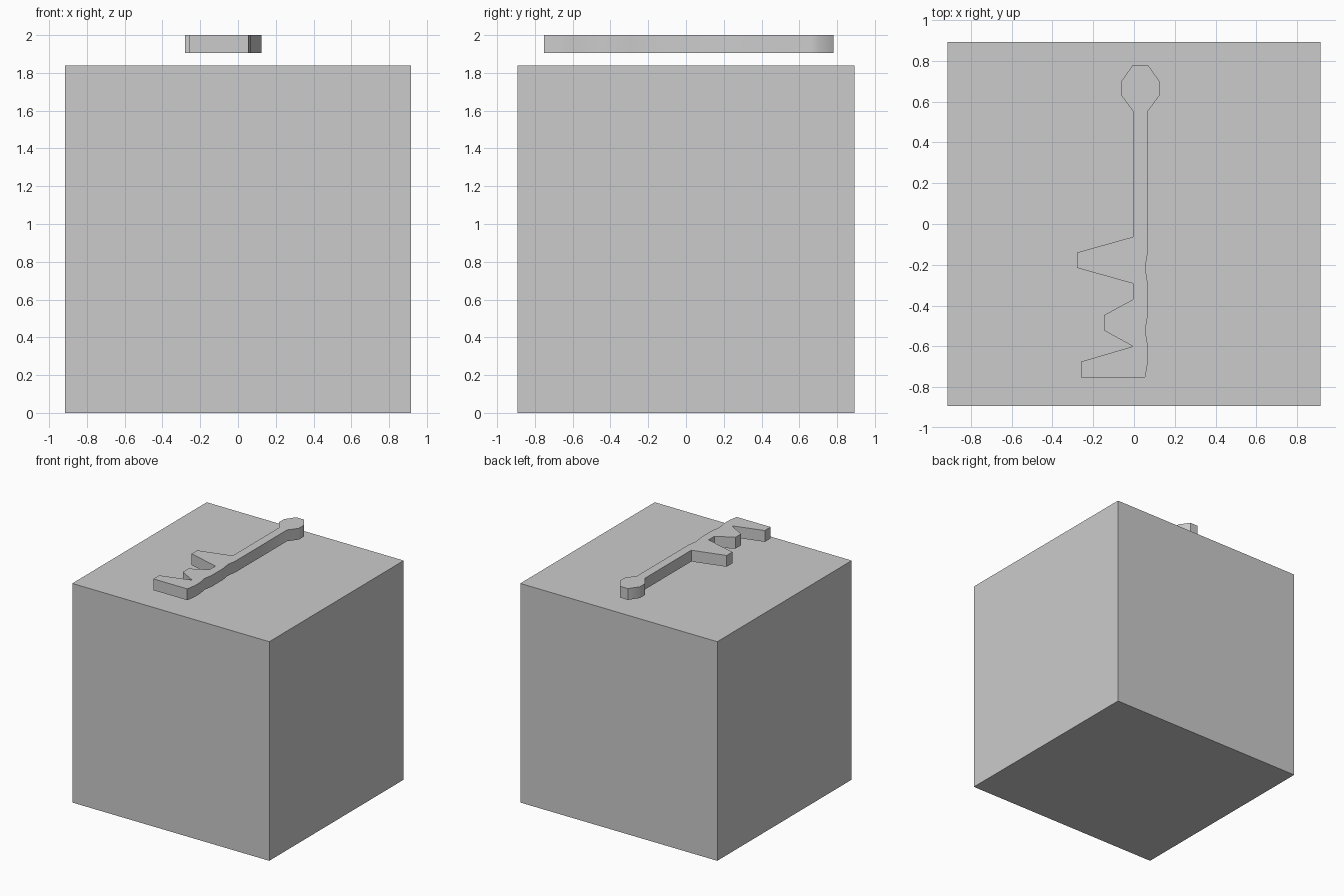
import bpy, bmesh

if "Cube" in bpy.data.objects:
    bpy.data.objects.remove(bpy.data.objects["Cube"])

def extruded(name, outline, z0, z1):
    """Solid prism made from a counter-clockwise or clockwise outline."""
    bm = bmesh.new()
    face = bm.faces.new([bm.verts.new((x, y, z0)) for x, y in outline])
    new = bmesh.ops.extrude_face_region(bm, geom=[face], use_keep_orig=True)["geom"]
    top = [v for v in new if isinstance(v, bmesh.types.BMVert)]
    bmesh.ops.translate(bm, verts=top, vec=(0, 0, z1 - z0))
    bmesh.ops.recalc_face_normals(bm, faces=bm.faces)
    mesh = bpy.data.meshes.new(name)
    bm.to_mesh(mesh)
    bm.free()
    obj = bpy.data.objects.new(name, mesh)
    bpy.context.collection.objects.link(obj)
    return obj

# Large block
W, D = 0.915, 0.892
extruded("block", [(-W, -D), (W, -D), (W, D), (-W, D)], 0, 1.84)

# Toothed lever floating just above the block
L, R, DENT = -0.005, 0.068, 0.055
head_right = [(R, 0.78), (0.125, 0.70), (0.125, 0.63), (R, 0.553)]
head_left = [(L + R - x, y) for x, y in reversed(head_right)]
back_edge = [(R, -0.135), (DENT, -0.213), (R, -0.295), (R, -0.445),
             (DENT, -0.522), (R, -0.6), (R, -0.675), (DENT, -0.752)]
teeth = [(-0.26, -0.752), (-0.26, -0.675), (L, -0.6),
         (-0.147, -0.522), (-0.147, -0.447), (L, -0.37), (L, -0.292),
         (-0.28, -0.215), (-0.28, -0.14), (L, -0.063)]
lever = extruded("toothed_lever", head_right + back_edge + teeth + head_left, 1.905, 2.0)

bpy.context.view_layer.objects.active = lever
lever.select_set(True)
bpy.ops.object.shade_smooth_by_angle(angle=0.8)
